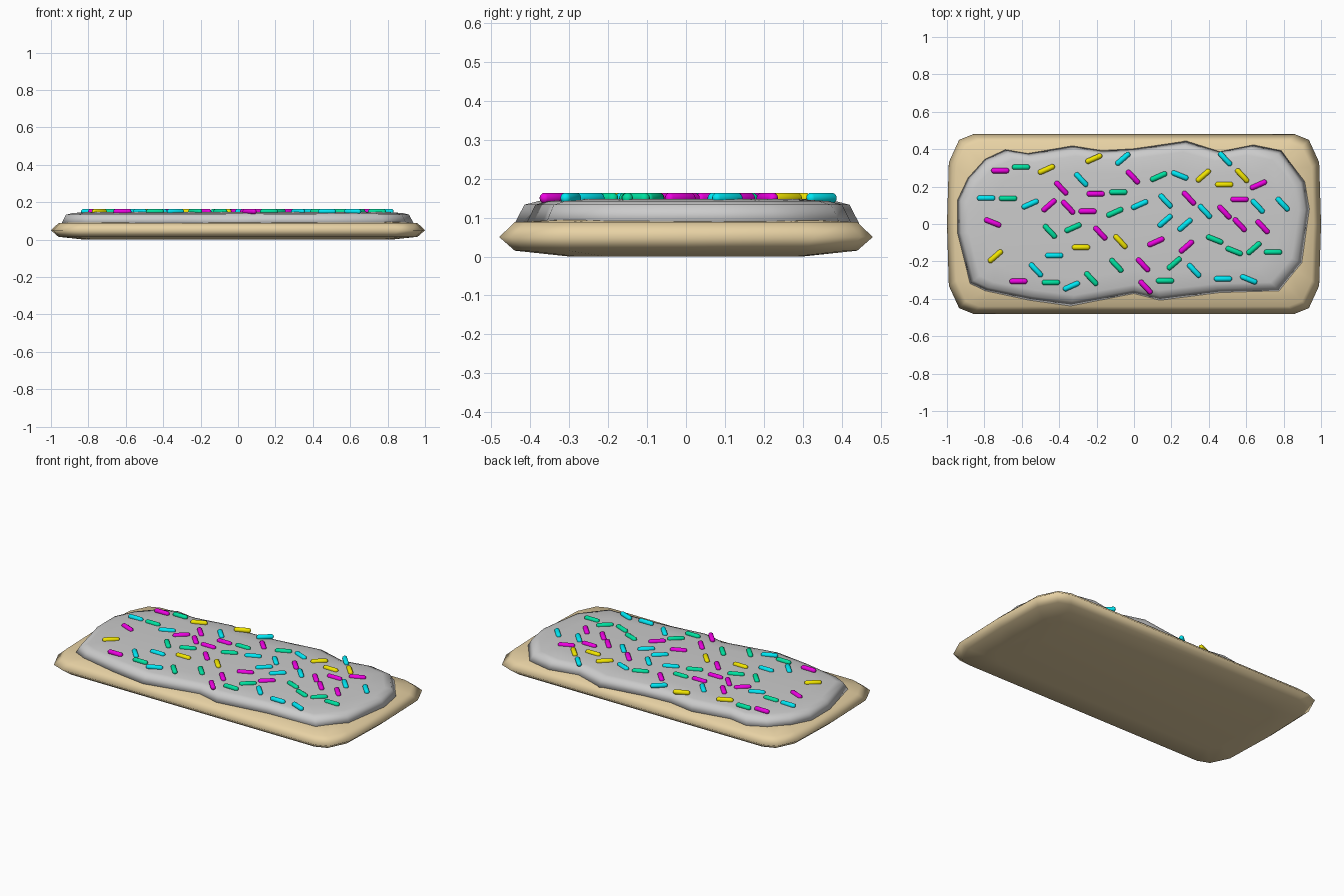
import bpy, bmesh, math, random
from mathutils import Matrix, Vector

if "Cube" in bpy.data.objects:
    bpy.data.objects.remove(bpy.data.objects["Cube"])


def material(name, rgb):
    m = bpy.data.materials.new(name)
    m.diffuse_color = (*rgb, 1)
    m.use_nodes = True
    m.node_tree.nodes["Principled BSDF"].inputs["Base Color"].default_value = m.diffuse_color
    return m


def finish(bm, name, mat=None):
    for f in bm.faces:
        f.smooth = True
    mesh = bpy.data.meshes.new(name)
    bm.to_mesh(mesh)
    bm.free()
    if mat:
        mesh.materials.append(mat)
    return mesh


def add_object(name, mesh):
    ob = bpy.data.objects.new(name, mesh)
    bpy.context.collection.objects.link(ob)
    return ob


def slab(name, outline, rings, mat=None):
    """Stack inset copies of an outline, bridge them and cap both ends."""
    hx = max(abs(x) for x, y in outline)
    hy = max(abs(y) for x, y in outline)
    bm = bmesh.new()
    loops = [[bm.verts.new((x * (1 - d / hx), y * (1 - d / hy), z)) for x, y in outline]
             for d, z in rings]
    n = len(outline)
    for a, b in zip(loops, loops[1:]):
        for i in range(n):
            j = (i + 1) % n
            bm.faces.new((a[i], a[j], b[j], b[i]))
    bm.faces.new(loops[0])
    bm.faces.new(loops[-1])
    bmesh.ops.recalc_face_normals(bm, faces=bm.faces)
    return add_object(name, finish(bm, name, mat))


# Pastry base: rounded rectangle with a bevelled rim
quarter = [(1, 0), (0.99, 0.33), (0.935, 0.45), (0.86, 0.48)]
half = quarter + [(-x, y) for x, y in reversed(quarter)]
base_outline = half + [(x, -y) for x, y in reversed(half[1:-1])]
slab("pastry_base", base_outline,
     [(0.18, 0), (0.04, 0.015), (0, 0.05), (0.04, 0.088), (0.16, 0.095)],
     material("pastry", (0.80, 0.64, 0.37)))

# Icing: wavy sheet with a rounded shoulder
icing_outline = [
    (-0.945, 0.13), (-0.89, 0.25), (-0.80, 0.35), (-0.69, 0.40), (-0.57, 0.38),
    (-0.33, 0.42), (-0.17, 0.395), (0, 0.405), (0.28, 0.445),
    (0.46, 0.39), (0.64, 0.425), (0.79, 0.395), (0.915, 0.23),
    (0.94, 0.08), (0.90, -0.21), (0.78, -0.36),
    (0.46, -0.37), (0.14, -0.41), (0, -0.375),
    (-0.34, -0.44), (-0.56, -0.41), (-0.80, -0.36),
    (-0.88, -0.32), (-0.945, -0.05)]
slab("icing", icing_outline,
     [(0, 0.085), (0.025, 0.133), (0.06, 0.142), (0.15, 0.148)])


# Sprinkle: capsule lying along x, one shared mesh per colour
def capsule(name, mat, radius=0.0145, half_len=0.034):
    bm = bmesh.new()
    bmesh.ops.create_uvsphere(bm, u_segments=10, v_segments=7, radius=radius)
    for v in bm.verts:
        v.co.z += math.copysign(half_len, v.co.z)
    bm.transform(Matrix.Rotation(math.pi / 2, 4, 'Y'))
    return finish(bm, name, mat)


magenta, cyan, green, yellow = [
    capsule("sprinkle_" + n, material(n, rgb)) for n, rgb in (
        ("magenta", (0.85, 0, 0.75)), ("cyan", (0, 0.80, 0.90)),
        ("green", (0, 0.75, 0.35)), ("yellow", (0.88, 0.78, 0)))]
colours = [magenta] * 20 + [cyan] * 19 + [green] * 16 + [yellow] * 8

# Scatter the sprinkles evenly, keeping them apart and off the icing rim
rng = random.Random(4)
rng.shuffle(colours)
spots = []
for _ in range(20000):
    p = Vector((rng.uniform(-0.8, 0.8), rng.uniform(-0.35, 0.35)))
    inside = (p.x / 0.83) ** 4 + (p.y / 0.36) ** 4 < 1
    if inside and all((p - q).length > 0.1 for q in spots):
        spots.append(p)
    if len(spots) == len(colours):
        break
for p, mesh in zip(spots, colours):
    ob = add_object(mesh.name, mesh)
    ob.location = (p.x, p.y, 0.150)
    ob.rotation_euler.z = math.radians(rng.choice((0, -47, -47, -22, 24, 41)))
